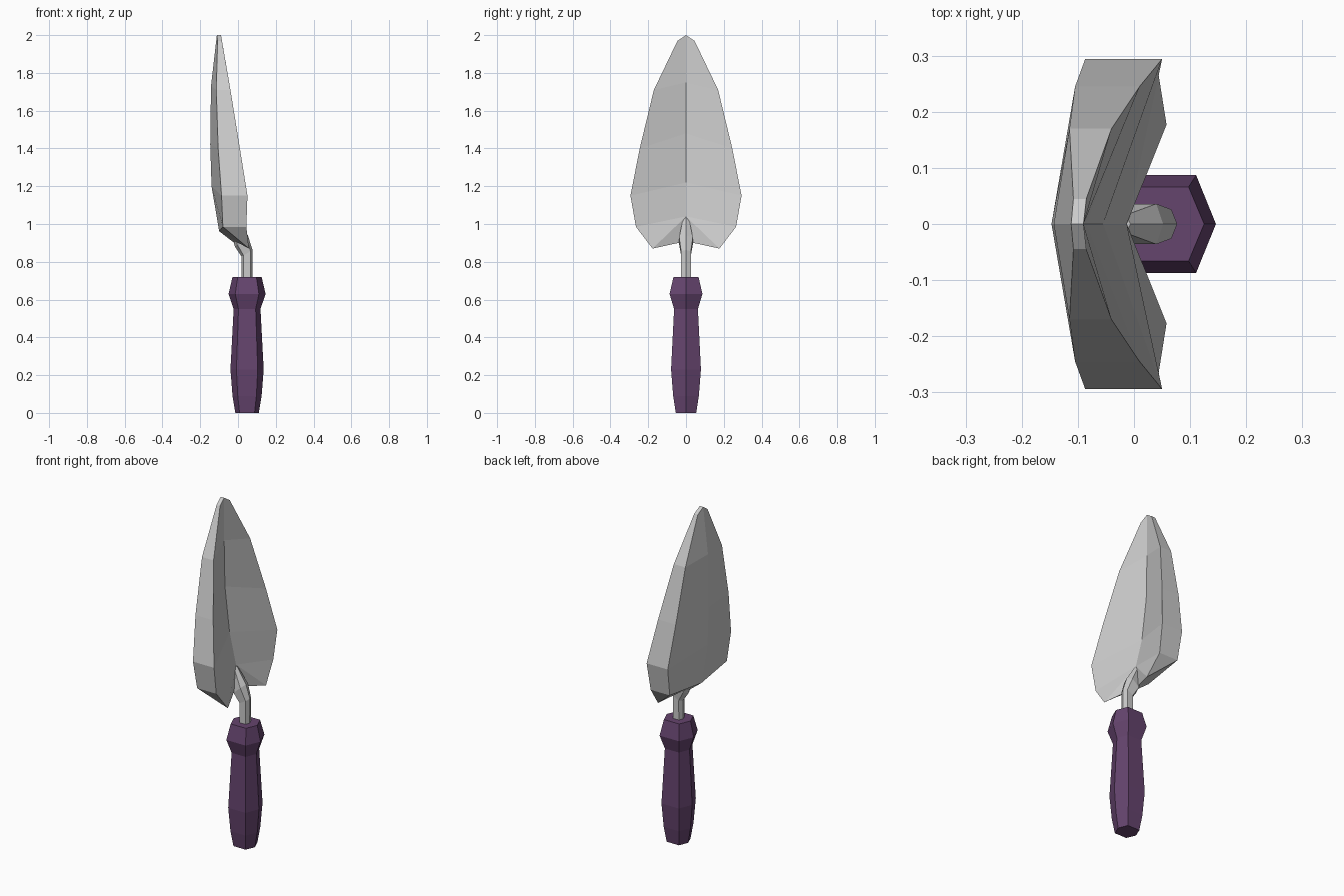
import bpy
import bmesh

if "Cube" in bpy.data.objects:
    bpy.data.objects.remove(bpy.data.objects["Cube"])


def make_object(name, bm, mat=None):
    bmesh.ops.recalc_face_normals(bm, faces=bm.faces)
    mesh = bpy.data.meshes.new(name)
    bm.to_mesh(mesh)
    bm.free()
    obj = bpy.data.objects.new(name, mesh)
    bpy.context.collection.objects.link(obj)
    if mat:
        mesh.materials.append(mat)
    return obj


def bridge(bm, a, b):
    n = len(a)
    for i in range(n):
        bm.faces.new((a[i], a[(i + 1) % n], b[(i + 1) % n], b[i]))


def hex_loft(name, rings, mat=None):
    """Six-sided loft; ring = (centre x, z, half depth x, half width y, tilt)."""
    bm = bmesh.new()
    loops = []
    for cx, z, a, b, tilt in rings:
        pts = [(a, 0), (a * .64, b), (-a * .64, b), (-a, 0), (-a * .64, -b), (a * .64, -b)]
        loops.append([bm.verts.new((cx + x, y, z + tilt * x)) for x, y in pts])
    for lo, hi in zip(loops, loops[1:]):
        bridge(bm, lo, hi)
    bm.faces.new(loops[0])
    bm.faces.new(loops[-1])
    return make_object(name, bm, mat)


purple = bpy.data.materials.new("purple_grip")
purple.diffuse_color = (0.13, 0.058, 0.155, 1)
purple.use_nodes = True
purple.node_tree.nodes["Principled BSDF"].inputs["Base Color"].default_value = purple.diffuse_color

# Handle with flared collar
hex_loft("handle", [(.048, z, a, b, 0) for z, a, b in (
    (0, .062, .054), (.09, .077, .068), (.23, .088, .079),
    (.55, .071, .063), (.63, .098, .087), (.72, .077, .066))], purple)

# Bent metal neck
hex_loft("neck", [(.047, .70, .029, .026, 0), (.048, .845, .029, .026, .6),
                  (.018, .91, .034, .036, .9), (-.03, 1.02, .024, .016, .5)])

# Blade: thick scoop, dished toward +x, ridged at the back
# station = half width, side z, rim x, back corner x, (ridge x, z), (valley x, z)
stations = [
    (.045, 1.97, -.085, -.108, (-.112, 2.0), (-.09, 2.0)),
    (.17, 1.71, -.04, -.115, (-.143, 1.73), (-.090, 1.75)),
    (.245, 1.40, .010, -.105, (-.147, 1.42), (-.085, 1.48)),
    (.294, 1.15, .050, -.087, (-.140, 1.20), (-.055, 1.22)),
    (.265, .985, .044, -.080, (-.100, .962), (-.013, 1.04)),
]
bm = bmesh.new()
rows = []
for w, z, rim, back, ridge, valley in stations:
    pts = [(rim, w, z), (back, w, z), (ridge[0], 0, ridge[1]),
           (back, -w, z), (rim, -w, z), (valley[0], 0, valley[1])]
    rows.append([bm.verts.new(p) for p in pts])
for up, low in zip(rows, rows[1:]):
    bridge(bm, up, low)

# Blade tip cap
rim_l, back_l, ridge_v, back_r, rim_r, valley_v = rows[0]
bm.faces.new((rim_l, back_l, ridge_v, valley_v))
bm.faces.new((valley_v, ridge_v, back_r, rim_r))

# Blade shoulders and underside
rim_l, back_l, ridge_v, back_r, rim_r, valley_v = rows[-1]
throat = bm.verts.new((-.02, 0, .90))
for s, rim, back in ((1, rim_l, back_l), (-1, rim_r, back_r)):
    tip = bm.verts.new((.058, .177 * s, .87))
    inner = bm.verts.new((.002, .04 * s, .90))
    for f in ((rim, tip, back), (rim, valley_v, tip), (tip, valley_v, inner),
              (inner, valley_v, throat), (back, tip, inner),
              (back, inner, ridge_v), (inner, throat, ridge_v)):
        bm.faces.new(f)
make_object("blade", bm)
